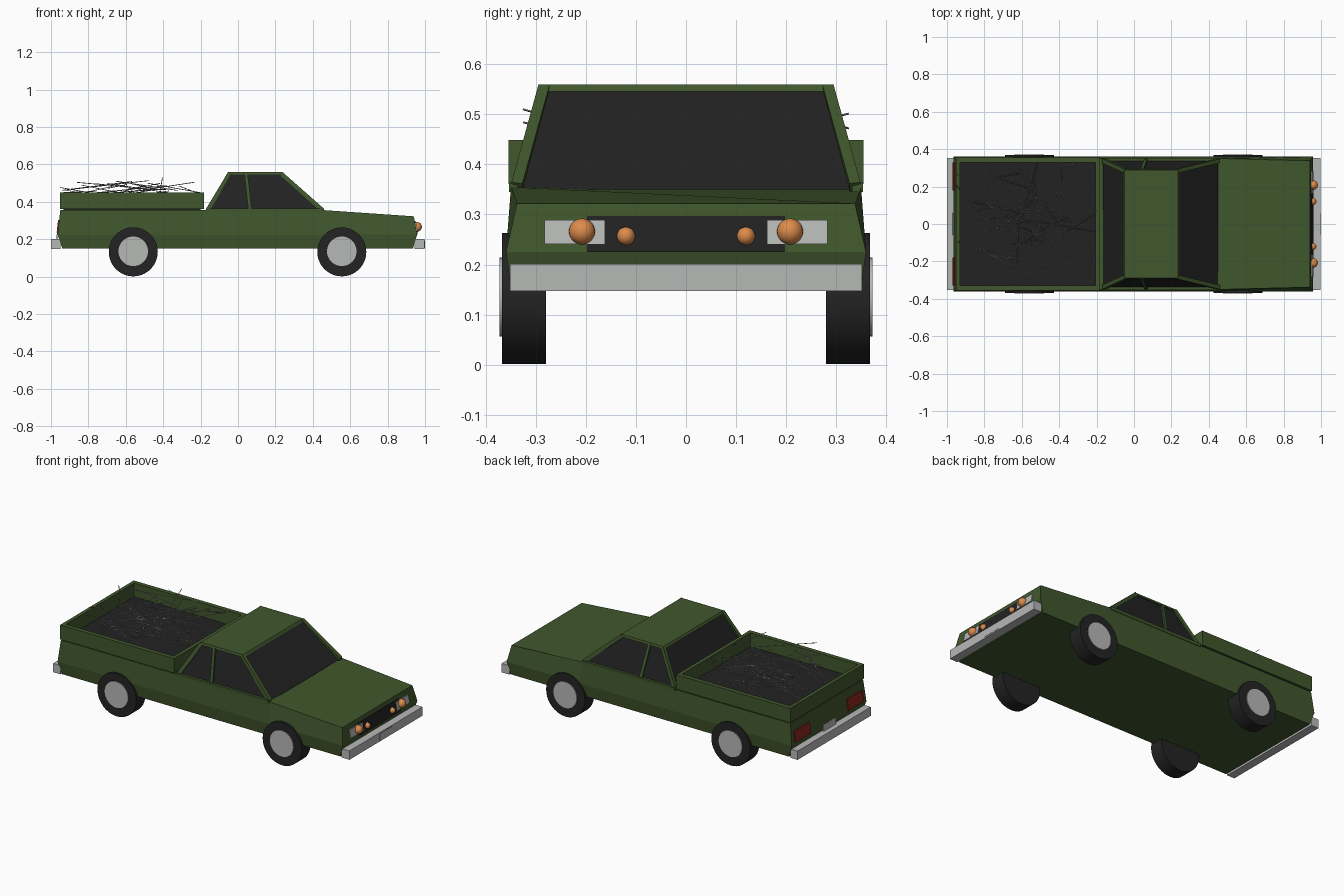
import bpy, bmesh, math, random
from mathutils import Vector, Matrix

if "Cube" in bpy.data.objects:
    bpy.data.objects.remove(bpy.data.objects["Cube"])

random.seed(4)


def material(name, rgb):
    m = bpy.data.materials.new(name)
    m.diffuse_color = (*rgb, 1)
    m.use_nodes = True
    m.node_tree.nodes["Principled BSDF"].inputs["Base Color"].default_value = m.diffuse_color
    return m


GREEN = material("olive green paint", (0.052, 0.095, 0.026))
DARK = material("dark glass", (0.016, 0.016, 0.016))
RUBBER = material("black rubber", (0.017, 0.017, 0.018))
GREY = material("light grey metal", (0.47, 0.48, 0.47))
ORANGE = material("orange lamp", (0.72, 0.26, 0.07))
RED = material("red lamp", (0.27, 0.02, 0.015))
STRAW = material("grey straw", (0.30, 0.30, 0.29))


def finish(name, bm, mat):
    bmesh.ops.recalc_face_normals(bm, faces=bm.faces[:])
    me = bpy.data.meshes.new(name)
    bm.to_mesh(me)
    bm.free()
    me.materials.append(mat)
    ob = bpy.data.objects.new(name, me)
    bpy.context.collection.objects.link(ob)
    return ob


def loft(name, rings, mat):
    """Closed skin through rings of equal point count."""
    bm = bmesh.new()
    vs = [[bm.verts.new(p) for p in r] for r in rings]
    n = len(vs[0])
    for a, b in zip(vs, vs[1:]):
        for i in range(n):
            bm.faces.new((a[i], a[(i + 1) % n], b[(i + 1) % n], b[i]))
    bm.faces.new(vs[0])
    bm.faces.new(vs[-1])
    return finish(name, bm, mat)


def rect(x0, x1, y, z):
    return [(x0, -y, z), (x1, -y, z), (x1, y, z), (x0, y, z)]


def box(name, x, y, z, mat):
    return loft(name, [[(x[0], y[0], h), (x[1], y[0], h), (x[1], y[1], h), (x[0], y[1], h)] for h in z], mat)


def beam(name, a, b, wide, mat):
    """Square bar between two points."""
    a, b = Vector(a), Vector(b)
    d = (b - a).normalized()
    s = d.cross(Vector((0, 1, 0))).normalized() * wide / 2
    t = d.cross(s).normalized() * wide / 2
    return loft(name, [[p + s + t, p + s - t, p - s - t, p - s + t] for p in (a, b)], mat)


def end_plate(name, end, y, z, lift, mat):
    """Thin plate lying on the sloped nose (end=1) or tail (end=-1)."""
    def x(h):
        return 0.958 - (h - 0.225) * 0.186 if end > 0 else -0.965 + (h - 0.225) * 0.115
    rings = []
    for off in (-0.003, lift):
        rings.append([(x(h) + end * off, w, h) for w, h in
                      ((y[0], z[0]), (y[1], z[0]), (y[1], z[1]), (y[0], z[1]))])
    return loft(name, rings, mat)


def cylinder(name, x, y, z, r, depth, mat, seg=40):
    bm = bmesh.new()
    m = Matrix.Translation((x, y, z)) @ Matrix.Rotation(math.pi / 2, 4, 'X')
    bmesh.ops.create_cone(bm, cap_ends=True, segments=seg, radius1=r, radius2=r, depth=depth, matrix=m)
    for f in bm.faces:
        f.smooth = len(f.verts) == 4
    for e in bm.edges:
        e.smooth = all(f.smooth for f in e.link_faces)
    return finish(name, bm, mat)


def sphere(name, loc, r, mat):
    bm = bmesh.new()
    bmesh.ops.create_uvsphere(bm, u_segments=24, v_segments=14, radius=r, matrix=Matrix.Translation(loc))
    for f in bm.faces:
        f.smooth = True
    return finish(name, bm, mat)


# Lower body: bulged sides and a hood sloping to the nose
half = [(-0.95, 0.35, 0.355), (0.46, 0.35, 0.355), (0.94, 0.338, 0.322)]
top = [(x, -y, z) for x, y, z in half] + half[::-1]


def level(x0, x1, y, z):
    return [(x0, -y, z), (0.46, -y, z), (x1, -y, z), (x1, y, z), (0.46, y, z), (x0, y, z)]


loft("body", [level(-0.94, 0.935, 0.35, 0.15), level(-0.965, 0.958, 0.36, 0.225), top], GREEN)

# Cabin: dark glass core, roof panel and pillars
loft("cabin_glass", [rect(-0.165, 0.45, 0.342, 0.35), rect(-0.045, 0.232, 0.284, 0.553)], DARK)
loft("roof", [rect(-0.058, 0.244, 0.294, 0.546), rect(-0.05, 0.235, 0.29, 0.56)], GREEN)
for s, side in ((-1, "right"), (1, "left")):
    beam(f"front_pillar_{side}", (0.452, s * 0.338, 0.355), (0.23, s * 0.284, 0.551), 0.022, GREEN)
    beam(f"middle_pillar_{side}", (0.064, s * 0.342, 0.355), (0.043, s * 0.285, 0.551), 0.018, GREEN)
    beam(f"rear_pillar_{side}", (-0.162, s * 0.338, 0.355), (-0.045, s * 0.284, 0.551), 0.022, GREEN)
    box(f"window_sill_{side}", (-0.17, 0.455), sorted((s * 0.332, s * 0.354)), (0.345, 0.364), GREEN)

# Cargo bed: four walls and a dark floor
for s, side in ((-1, "right"), (1, "left")):
    box(f"bed_wall_{side}", (-0.952, -0.182), sorted((s * 0.328, s * 0.355)), (0.361, 0.449), GREEN)
box("bed_wall_front", (-0.205, -0.182), (-0.328, 0.328), (0.361, 0.449), GREEN)
box("bed_wall_tail", (-0.952, -0.93), (-0.328, 0.328), (0.361, 0.449), GREEN)
box("bed_floor", (-0.932, -0.2), (-0.33, 0.33), (0.35, 0.366), DARK)

# Loose straw in the bed
bm = bmesh.new()
for i in range(60):
    c = Vector((random.gauss(-0.58, 0.16), random.gauss(0, 0.14), random.uniform(0.39, 0.49)))
    ang, tilt = random.uniform(0, math.pi), random.gauss(0, 0.13)
    d = Vector((math.cos(ang), math.sin(ang), tilt)) * random.uniform(0.12, 0.24)
    ends = []
    for p in (c - d, c + d):
        ends.append(Vector((min(max(p.x, -0.95), -0.19), min(max(p.y, -0.325), 0.325),
                            min(max(p.z, 0.37), 0.56))))
    v = ends[1] - ends[0]
    m = Matrix.Translation((ends[0] + ends[1]) / 2) @ v.to_track_quat('Z', 'Y').to_matrix().to_4x4()
    bmesh.ops.create_cone(bm, cap_ends=True, segments=4, radius1=0.002, radius2=0.002, depth=v.length, matrix=m)
finish("straw", bm, STRAW)

# Wheels with flat hub discs
for x, end in ((-0.56, "rear"), (0.555, "front")):
    for s, side in ((-1, "right"), (1, "left")):
        cylinder(f"tyre_{end}_{side}", x, s * 0.324, 0.132, 0.131, 0.088, RUBBER)
        cylinder(f"hub_{end}_{side}", x, s * 0.369, 0.135, 0.079, 0.007, GREY)

# Bumpers and number plates
box("front_bumper", (0.945, 0.998), (-0.352, 0.352), (0.147, 0.201), GREY)
box("rear_bumper", (-1.0, -0.95), (-0.352, 0.352), (0.147, 0.201), GREY)
box("front_number_plate", (0.996, 1.0), (-0.06, 0.06), (0.154, 0.194), GREY)
end_plate("rear_number_plate", -1, (-0.06, 0.06), (0.202, 0.238), 0.004, GREY)

# Grille, headlights and tail lights
end_plate("grille", 1, (-0.198, 0.198), (0.225, 0.297), 0.003, DARK)
for s, side in ((-1, "right"), (1, "left")):
    end_plate(f"headlight_panel_{side}", 1, sorted((s * 0.162, s * 0.283)), (0.241, 0.289), 0.006, GREY)
    sphere(f"headlight_{side}", (0.957, s * 0.208, 0.266), 0.026, ORANGE)
    sphere(f"small_lamp_{side}", (0.957, s * 0.12, 0.257), 0.018, ORANGE)
    end_plate(f"tail_light_{side}", -1, sorted((s * 0.18, s * 0.328)), (0.235, 0.302), 0.006, RED)
